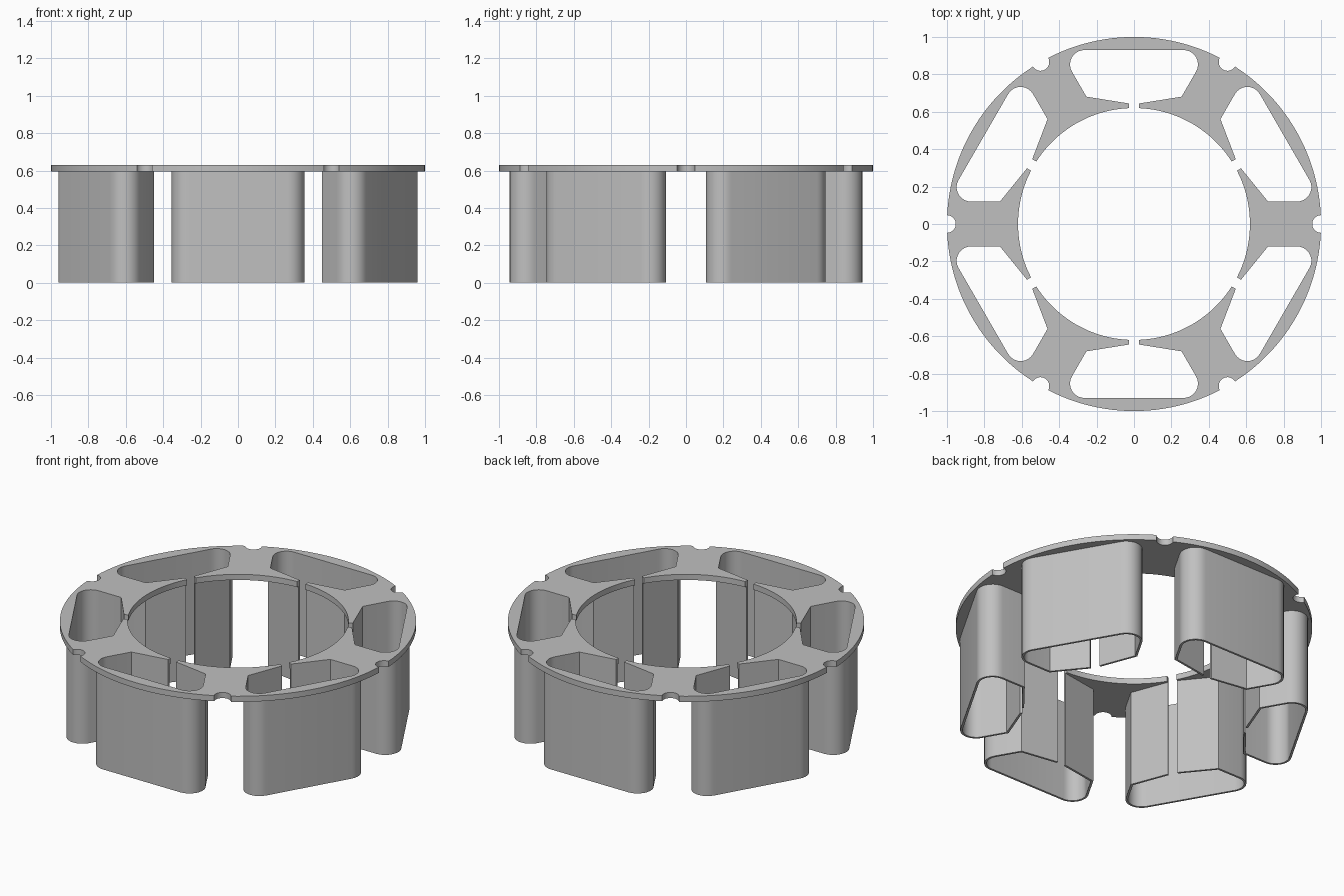
import bpy, bmesh
from math import sin, cos, asin, radians, sqrt, pi
from mathutils import Matrix, Vector

default = bpy.data.objects.get("Cube")
if default:
    bpy.data.objects.remove(default)

TOP, PLATE_BOTTOM = 0.63, 0.595
OUTER, BORE = 1.0, 0.62
NOTCH = 0.047
GAP = 0.028          # half width of the slot mouth
WALL = 0.013
SLOT_TOP, TOOTH_HALF, FILLET = 0.93, 0.12, 0.077
S60, C60 = sin(pi / 3), cos(pi / 3)

grey = bpy.data.materials.new("light grey plastic")
grey.use_nodes = True
colour = (0.53, 0.53, 0.53, 1)
grey.diffuse_color = colour
grey.node_tree.nodes["Principled BSDF"].inputs["Base Color"].default_value = colour


def polar(r, angle):
    return Vector((r * cos(angle), r * sin(angle), 0))


def slot_half(t):
    """Right half of the slot outline, grown outwards by t, outer edge to mouth."""
    cy = SLOT_TOP - FILLET
    cx = (C60 * cy - TOOTH_HALF - FILLET) / S60
    centre = Vector((cx, cy, 0))
    pts = [Vector((0, SLOT_TOP + t, 0))]
    pts += [centre + polar(FILLET + t, radians(90 - 12 * i)) for i in range(11)]
    slope = 0.16
    base = 0.64 - t * sqrt(1 + slope ** 2)
    kx = (C60 * base - TOOTH_HALF + t) / (S60 - C60 * slope)
    pts += [Vector((x, base + slope * x, 0)) for x in (kx, GAP)]
    return pts


def plate_half():
    """Half of one repeat of the plate, from tooth centre to slot centre."""
    turn = Matrix.Rotation(pi / 3, 3, 'Z')
    pts = [turn @ Vector((OUTER - NOTCH * cos(a), NOTCH * sin(a), 0))
           for a in (radians(11 * i) for i in range(9))]
    start = pi / 3 + asin(NOTCH)
    pts += [polar(OUTER, start + (pi / 2 - start) * i / 12) for i in range(13)]
    pts += slot_half(0)
    mouth = pi / 2 - asin(GAP / BORE)
    pts += [polar(BORE, mouth + (pi / 3 - mouth) * i / 12) for i in range(13)]
    return pts


def extruded(name, outlines, bottom, top, turns):
    """Mirror flat outlines about the slot centre, repeat them and extrude."""
    bm = bmesh.new()
    for k in turns:
        turn = Matrix.Rotation(k * pi / 3, 3, 'Z')
        for side in (1, -1):
            for pts in outlines:
                face = bm.faces.new([bm.verts.new(turn @ Vector((side * p.x, p.y, bottom)))
                                     for p in pts])
                if side < 0:
                    face.normal_flip()
    bmesh.ops.remove_doubles(bm, verts=bm.verts[:], dist=0.0005)
    ext = bmesh.ops.extrude_face_region(bm, geom=bm.faces[:], use_keep_orig=True)
    moved = [g for g in ext["geom"] if isinstance(g, bmesh.types.BMVert)]
    bmesh.ops.translate(bm, verts=moved, vec=(0, 0, top - bottom))
    bmesh.ops.recalc_face_normals(bm, faces=bm.faces[:])
    mesh = bpy.data.meshes.new(name)
    bm.to_mesh(mesh)
    bm.free()
    mesh.materials.append(grey)
    obj = bpy.data.objects.new(name, mesh)
    bpy.context.collection.objects.link(obj)
    bpy.ops.object.select_all(action='DESELECT')
    obj.select_set(True)
    bpy.context.view_layer.objects.active = obj
    bpy.ops.object.shade_smooth_by_angle(angle=radians(30))


# Flat ring with six slots and six rim notches
extruded("top_plate", [plate_half()], PLATE_BOTTOM, TOP, range(6))

# Thin liner hanging below each slot, open towards the bore
inner, outer = slot_half(0), slot_half(WALL)
strips = [(inner[i], outer[i], outer[i + 1], inner[i + 1]) for i in range(len(inner) - 1)]
for k in range(6):
    extruded(f"slot_liner_{k + 1}", strips, 0, PLATE_BOTTOM, [k])
